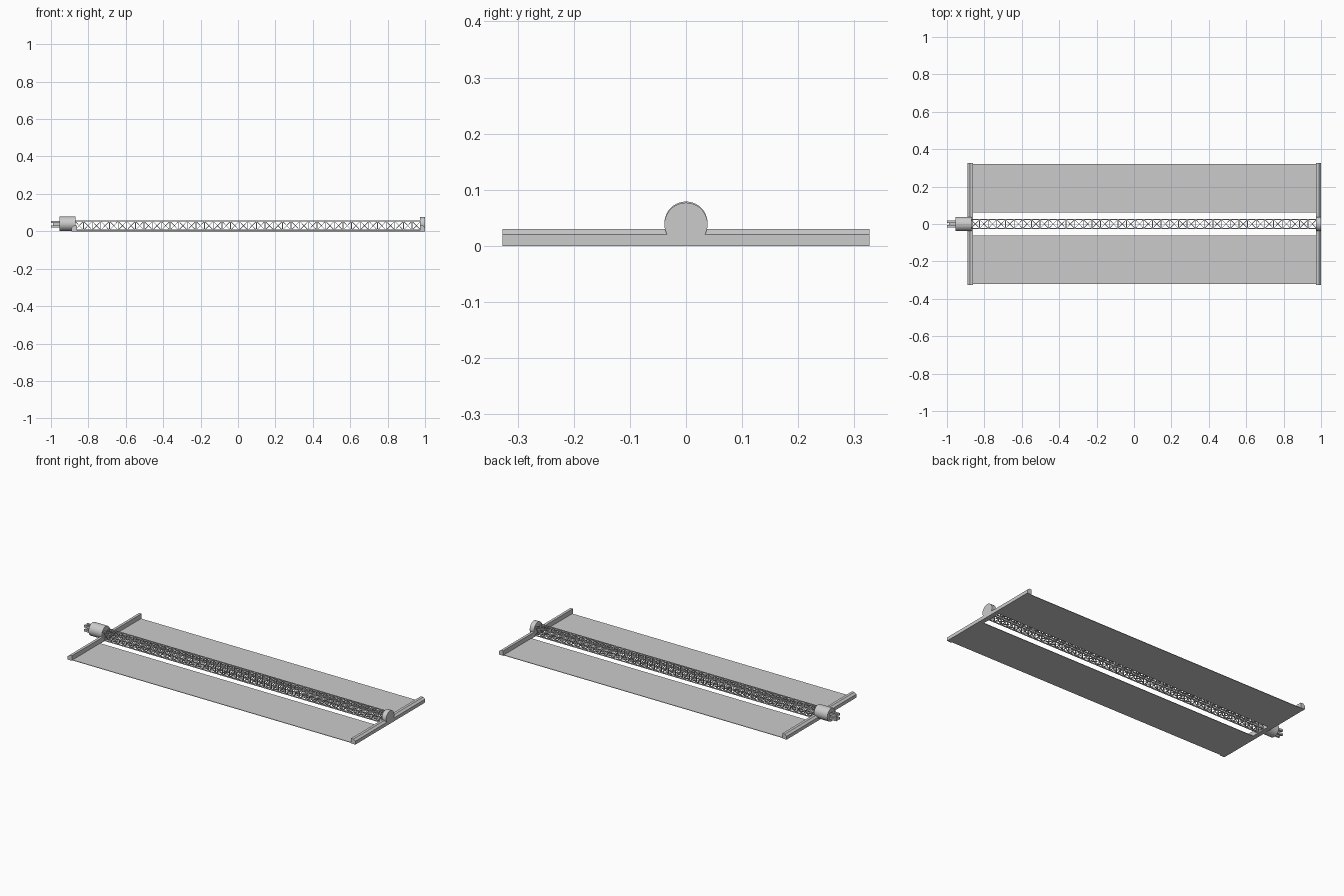
import bpy, bmesh, math
from mathutils import Vector

cube = bpy.data.objects.get("Cube")
if cube:
    bpy.data.objects.remove(cube, do_unlink=True)

grey = bpy.data.materials.new("light_grey")
grey.use_nodes = True
grey.diffuse_color = (0.6, 0.6, 0.6, 1)
grey.node_tree.nodes["Principled BSDF"].inputs["Base Color"].default_value = (0.6, 0.6, 0.6, 1)


def finish(name, bm, smooth=False):
    bmesh.ops.recalc_face_normals(bm, faces=bm.faces)
    mesh = bpy.data.meshes.new(name)
    bm.to_mesh(mesh)
    bm.free()
    mesh.materials.append(grey)
    obj = bpy.data.objects.new(name, mesh)
    bpy.context.collection.objects.link(obj)
    if smooth:
        bpy.ops.object.select_all(action="DESELECT")
        obj.select_set(True)
        bpy.context.view_layer.objects.active = obj
        bpy.ops.object.shade_smooth_by_angle(angle=math.radians(35))
    return obj


def add_box(bm, lo, hi):
    lo, hi = Vector(lo), Vector(hi)
    verts = bmesh.ops.create_cube(bm, size=1)["verts"]
    for v in verts:
        v.co = (lo + hi) / 2 + v.co * (hi - lo)


def add_strut(bm, a, b, width):
    a, b = Vector(a), Vector(b)
    turn = (b - a).to_track_quat("Z", "Y")
    for v in bmesh.ops.create_cube(bm, size=1)["verts"]:
        v.co = (a + b) / 2 + turn @ Vector((v.co.x * width, v.co.y * width, v.co.z * (b - a).length))


def extrude_profile(name, points, direction, smooth=False):
    bm = bmesh.new()
    face = bm.faces.new([bm.verts.new(p) for p in points])
    out = bmesh.ops.extrude_face_region(bm, geom=[face])["geom"]
    moved = [g for g in out if isinstance(g, bmesh.types.BMVert)]
    bmesh.ops.translate(bm, verts=moved, vec=direction)
    return finish(name, bm, smooth)


def drum(name, x0, x1, z, radius, sides=40):
    ring = [(x0, radius * math.cos(math.tau * i / sides), z + radius * math.sin(math.tau * i / sides))
            for i in range(sides)]
    return extrude_profile(name, ring, (x1 - x0, 0, 0), True)


X0, X1 = -0.89, 1.0          # outer faces of the two end bars
BAR = 0.028                  # end bar thickness

# Thin blankets on both sides of the mast
for side, name in ((1, "back_blanket"), (-1, "front_blanket")):
    bm = bmesh.new()
    ys = sorted((side * 0.062, side * 0.322))
    add_box(bm, (X0 + 0.02, ys[0], 0), (X1 - 0.02, ys[1], 0.003))
    finish(name, bm)

# End bars with a bevelled outer edge
for x, inward, name in ((X0, 1, "inner_end_bar"), (X1, -1, "outer_end_bar")):
    section = [(0, 0), (BAR, 0), (BAR, 0.03), (0.012, 0.03), (0, 0.02)]
    extrude_profile(name, [(x + inward * d, -0.327, z) for d, z in section], (0, 0.654, 0))

# Round mast cap and mast canister
drum("mast_cap", X1 - BAR, X1, 0.0385, 0.0385)
drum("mast_canister", -0.955, X0 + 0.022, 0.0405, 0.0385)

# Pronged connector on the canister
bm = bmesh.new()
add_box(bm, (-0.99, -0.007, 0.031), (-0.95, 0.007, 0.045))
for sy in (-1, 1):
    for sz in (-1, 1):
        y, z = sy * 0.012, 0.038 + sz * 0.012
        add_box(bm, (-1.0, y - 0.006, z - 0.006), (-0.95, y + 0.006, z + 0.006))
finish("connector", bm)

# Lattice mast: four longerons, square frames and crossed braces
lo, hi, half, bays = 0.006, 0.054, 0.024, 40
start, end = X0 + BAR - 0.01, X1 - BAR + 0.005
step = (end - start) / bays
corners = [(-half, lo), (half, lo), (half, hi), (-half, hi)]
bm = bmesh.new()
for i, (y, z) in enumerate(corners):
    y2, z2 = corners[(i + 1) % 4]
    add_strut(bm, (start, y, z), (end, y, z), 0.005)
    for b in range(bays):
        x = start + b * step
        add_strut(bm, (x, y, z), (x, y2, z2), 0.004)
        add_strut(bm, (x, y, z), (x + step, y2, z2), 0.003)
        add_strut(bm, (x, y2, z2), (x + step, y, z), 0.003)
finish("lattice_mast", bm)
